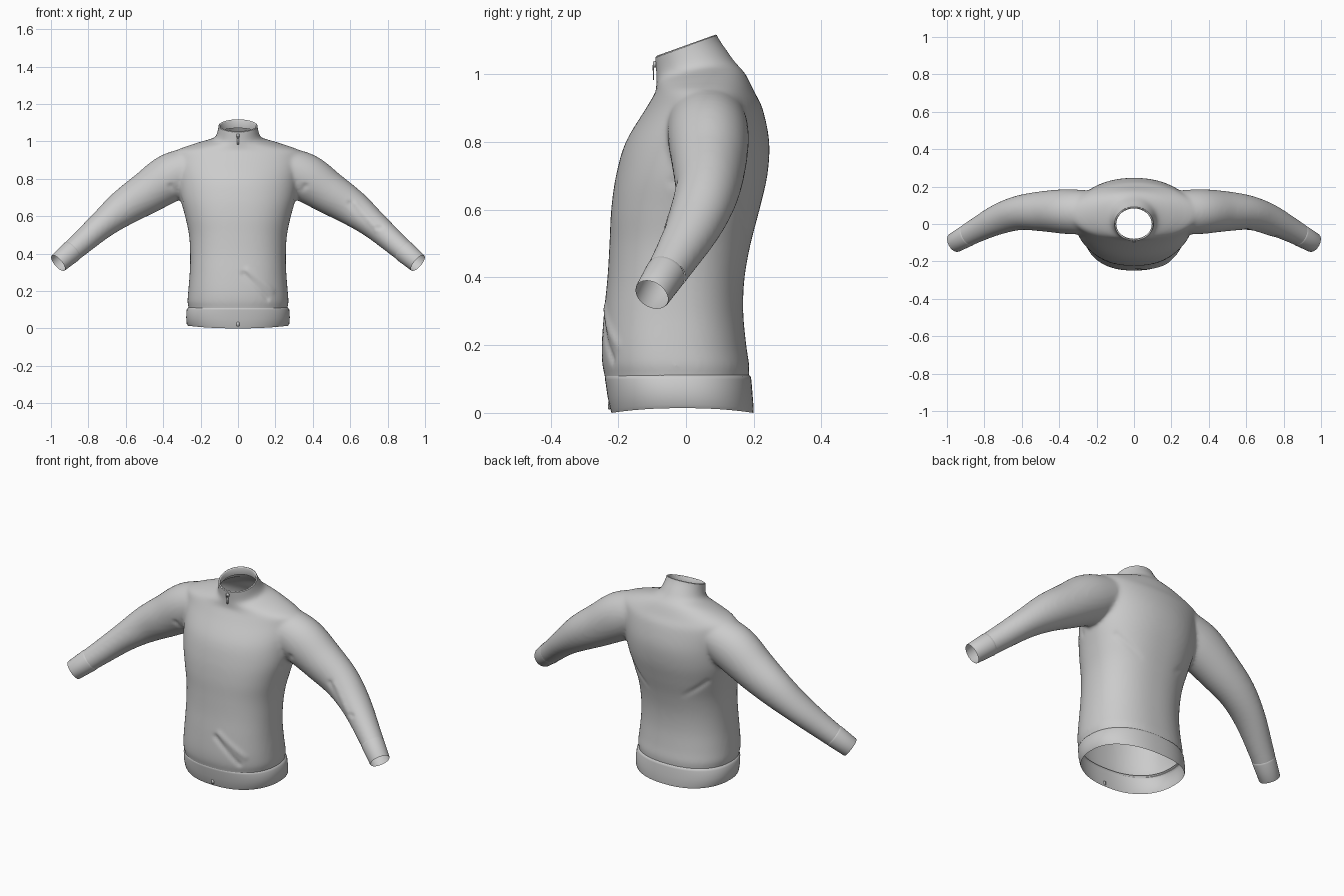
import bpy, bmesh, math
from mathutils import Vector

if "Cube" in bpy.data.objects:
    bpy.data.objects.remove(bpy.data.objects["Cube"])


def spline(keys, steps):
    """Catmull-Rom interpolation of equally long tuples."""
    out = []
    for i in range(len(keys) - 1):
        p = [keys[max(0, min(len(keys) - 1, i + k))] for k in (-1, 0, 1, 2)]
        for s in range(steps):
            t = s / steps
            out.append(tuple(
                0.5 * (2 * b + (c - a) * t + (2 * a - 5 * b + 4 * c - d) * t * t
                       + (3 * b - a - 3 * c + d) * t ** 3)
                for a, b, c, d in zip(*p)))
    return out + [tuple(keys[-1])]


def body_ring(key, n=72, wave=0.0):
    """Rounded horizontal section: height, half width, front y, back y, tilt, squareness."""
    z, hw, yf, yb, tilt, power = key
    yc, hd, pts = (yf + yb) / 2, (yb - yf) / 2, []
    for i in range(n):
        a = 2 * math.pi * i / n
        c, s = math.cos(a), math.sin(a)
        x = hw * math.copysign(abs(c) ** (2 / power), c)
        y = hd * math.copysign(abs(s) ** (2 / power), s)
        pts.append(Vector((x, yc + y, z + tilt * y + wave * c * c)))
    return pts


def tube_rings(keys, side, n=40):
    """Sections square to a path: centre x, y, z, half height, half depth."""
    rings = []
    for i, (x, y, z, h, d) in enumerate(keys):
        a, b = keys[max(i - 1, 0)], keys[min(i + 1, len(keys) - 1)]
        t = (Vector(b[:3]) - Vector(a[:3])).normalized()
        u = t.cross(Vector((0, 1, 0))).normalized()
        v = u.cross(t)
        ring = []
        for k in range(n):
            w = 2 * math.pi * k / n
            p = Vector((x, y, z)) + u * h * math.cos(w) + v * d * math.sin(w)
            ring.append(Vector((p.x * side, p.y, p.z)))
        rings.append(ring)
    return rings


def loft(bm, rings, caps=False):
    loops = [[bm.verts.new(p) for p in r] for r in rings]
    n = len(loops[0])
    for a, b in zip(loops, loops[1:]):
        for i in range(n):
            bm.faces.new((a[i], a[(i + 1) % n], b[(i + 1) % n], b[i]))
    if caps:
        bm.faces.new(loops[0][::-1])
        bm.faces.new(loops[-1])


def make_object(name, bm, recalc=True):
    if recalc:
        bmesh.ops.recalc_face_normals(bm, faces=bm.faces)
    mesh = bpy.data.meshes.new(name)
    bm.to_mesh(mesh)
    bm.free()
    mesh.shade_smooth()
    obj = bpy.data.objects.new(name, mesh)
    bpy.context.collection.objects.link(obj)
    return obj


# Torso and collar sections, bottom to top
torso = [
    (0.06, 0.262, -0.235, 0.182, 0, 2.3), (0.11, 0.264, -0.240, 0.186, 0, 2.3),
    (0.14, 0.270, -0.247, 0.187, 0, 2.3), (0.20, 0.266, -0.249, 0.178, 0, 2.3),
    (0.30, 0.258, -0.242, 0.169, 0, 2.3), (0.40, 0.256, -0.232, 0.173, 0, 2.3),
    (0.50, 0.262, -0.226, 0.191, 0, 2.3), (0.60, 0.283, -0.221, 0.217, 0, 2.3),
    (0.70, 0.310, -0.207, 0.240, 0, 2.2), (0.80, 0.325, -0.178, 0.246, 0, 2.1),
    (0.90, 0.342, -0.118, 0.226, 0, 2), (0.948, 0.335, -0.090, 0.202, 0, 2),
    (0.985, 0.235, -0.088, 0.175, 0.13, 2), (1.010, 0.140, -0.088, 0.147, 0.2, 2),
    (1.030, 0.117, -0.088, 0.130, 0.25, 2), (1.083, 0.104, -0.091, 0.091, 0.36, 2),
    (1.125, 0.102, -0.091, 0.086, 0.36, 2)]
# Sleeve path, shoulder to past the cuff
sleeve = [
    (0.20, 0.060, 0.875, 0.105, 0.115), (0.35, 0.066, 0.812, 0.128, 0.120),
    (0.485, 0.068, 0.726, 0.114, 0.108), (0.61, 0.060, 0.645, 0.097, 0.093),
    (0.725, 0.025, 0.555, 0.076, 0.082), (0.845, -0.035, 0.450, 0.063, 0.066),
    (0.96, -0.100, 0.350, 0.054, 0.055), (1.02, -0.134, 0.298, 0.052, 0.052)]

# Merge torso and sleeves into one smooth cloth surface
bm = bmesh.new()
loft(bm, [body_ring(k) for k in spline(torso, 5)], True)
for side in (1, -1):
    loft(bm, tube_rings(spline(sleeve, 6), side), True)
blank = make_object("body_blank", bm)
rm = blank.modifiers.new("merge", 'REMESH')
rm.mode, rm.voxel_size = 'VOXEL', 0.01
sm = blank.modifiers.new("soften", 'SMOOTH')
sm.factor, sm.iterations = 0.5, 10
deps = bpy.context.evaluated_depsgraph_get()
cloth = bpy.data.meshes.new_from_object(blank.evaluated_get(deps))
bm = bmesh.new()
bm.from_mesh(cloth)
bpy.data.objects.remove(blank)
bpy.data.meshes.remove(cloth)

# Cut the hem, neck and sleeve openings
cuff_start, cuff_end = Vector((0.885, -0.058, 0.415)), Vector((0.962, -0.101, 0.349))
axis = (cuff_end - cuff_start).normalized()
flip = Vector((-1, 1, 1))
cuts = [((0, 0, 0.108), (0, 0, -1)), ((0, 0, 1.083), (0, -0.36, 1)),
        (cuff_start, axis), (cuff_start * flip, axis * flip)]
for co, no in cuts:
    bmesh.ops.bisect_plane(bm, geom=bm.verts[:] + bm.edges[:] + bm.faces[:],
                           plane_co=co, plane_no=no, clear_outer=True)

# Cloth folds: start, end, width, depth along the surface normal
folds = [((0.60, -0.04, 0.67), (0.70, -0.08, 0.52), 0.014, -0.010),
         ((0.63, -0.04, 0.67), (0.74, -0.07, 0.53), 0.014, 0.006),
         ((0.66, -0.08, 0.53), (0.76, -0.07, 0.54), 0.012, -0.007),
         ((0.03, -0.24, 0.29), (0.16, -0.22, 0.16), 0.014, -0.007),
         ((0.05, -0.24, 0.31), (0.19, -0.21, 0.20), 0.016, 0.005),
         ((-0.36, -0.05, 0.76), (-0.31, -0.04, 0.68), 0.014, -0.007),
         ((0.36, -0.05, 0.76), (0.31, -0.04, 0.68), 0.014, -0.007),
         ((-0.24, 0.15, 0.62), (-0.12, 0.20, 0.52), 0.016, -0.005),
         ((0.24, 0.15, 0.62), (0.12, 0.20, 0.52), 0.016, -0.005)]
bm.normal_update()
moves = []
for v in bm.verts:
    total = 0
    for a, b, width, depth in folds:
        a, d = Vector(a), Vector(b) - Vector(a)
        t = max(0, min(1, (v.co - a).dot(d) / d.length_squared))
        dist = (v.co - a - d * t).length
        if dist < 4 * width:
            total += depth * math.exp(-(dist / width) ** 2)
    moves.append(v.normal * total)
for v, m in zip(bm.verts, moves):
    v.co += m
make_object("body_and_sleeves", bm, False)

# Hem band, tucked in under the body
band = [(0.116, 0.258, -0.234, 0.180, 0, 2.3), (0.108, 0.268, -0.240, 0.191, 0, 2.3),
        (0.098, 0.274, -0.239, 0.193, 0, 2.3), (0.05, 0.277, -0.232, 0.197, 0, 2.3),
        (0.012, 0.274, -0.224, 0.200, 0, 2.3), (0.0, 0.268, -0.220, 0.199, 0, 2.3)]
bm = bmesh.new()
loft(bm, [body_ring(k, 96, 0.014 * (1 - k[0] / 0.116)) for k in band])
make_object("hem_band", bm)

# Cuffs
for side, label in ((1, "left"), (-1, "right")):
    keys = []
    for t, r in ((-0.06, 0.054), (0.0, 0.059), (0.08, 0.060), (0.5, 0.057), (0.95, 0.054), (1.0, 0.052)):
        p = cuff_start.lerp(cuff_end, t)
        keys.append((p.x, p.y, p.z, r, r))
    bm = bmesh.new()
    loft(bm, tube_rings(keys, side))
    make_object(label + "_cuff", bm)

# Folded-in collar lining
lining = [(1.082, 0.104, -0.091, 0.091, 0.36, 2), (1.086, 0.100, -0.087, 0.087, 0.36, 2),
          (1.081, 0.095, -0.082, 0.083, 0.36, 2), (1.045, 0.099, -0.079, 0.092, 0.3, 2)]
bm = bmesh.new()
loft(bm, [body_ring(k) for k in lining])
make_object("collar_lining", bm)


def block(name, centre, size, bevel=0.002):
    bm = bmesh.new()
    bmesh.ops.create_cube(bm, size=1)
    for v in bm.verts:
        v.co = Vector(centre) + v.co * Vector(size)
    bmesh.ops.bevel(bm, geom=bm.edges[:], offset=bevel, segments=2, affect='EDGES')
    return make_object(name, bm)


# Zip slider, hanging pull and bottom stop
block("zip_slider", (0, -0.092, 1.030), (0.016, 0.010, 0.020))
bpy.ops.mesh.primitive_torus_add(location=(0, -0.097, 1.020), rotation=(math.pi / 2, 0, 0),
                                 major_radius=0.007, minor_radius=0.0018,
                                 major_segments=20, minor_segments=8)
bpy.context.object.name = "zip_ring"
bpy.context.object.data.shade_smooth()
block("zip_pull", (0, -0.096, 0.999), (0.012, 0.004, 0.034), 0.0015)
block("zip_stop", (0, -0.227, 0.022), (0.014, 0.008, 0.024))
